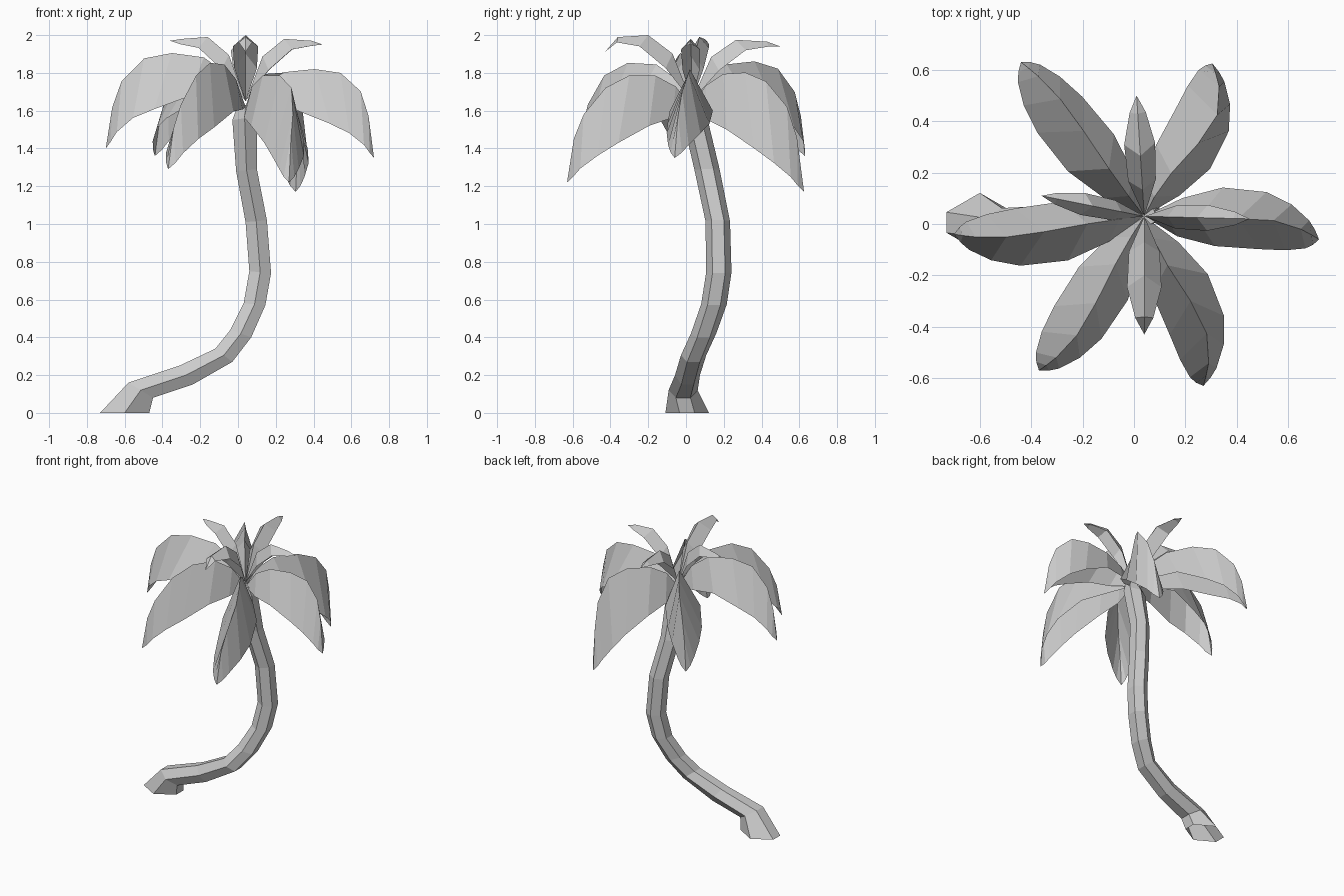
import bpy
import math
from mathutils import Vector

cube = bpy.data.objects.get("Cube")
if cube:
    bpy.data.objects.remove(cube, do_unlink=True)

grey = bpy.data.materials.new("plain grey")
grey.use_nodes = True
colour = (0.6, 0.6, 0.6, 1)
grey.diffuse_color = colour
grey.node_tree.nodes["Principled BSDF"].inputs["Base Color"].default_value = colour


def add_mesh(name, verts, faces):
    mesh = bpy.data.meshes.new(name)
    mesh.from_pydata(verts, [], faces)
    mesh.materials.append(grey)
    mesh.update()
    obj = bpy.data.objects.new(name, mesh)
    bpy.context.collection.objects.link(obj)
    return obj


# Trunk: hexagonal rings, each as left x, z, right x, z, centre y, radius in y
rings = [
    (-.73, 0, -.47, 0, .006, .115),
    (-.58, .16, -.45, .08, -.015, .077),
    (-.31, .25, -.24, .15, .008, .066),
    (-.12, .34, -.03, .27, .04, .067),
    (-.04, .44, .07, .4, .093, .067),
    (.03, .58, .145, .57, .148, .068),
    (.06, .75, .175, .74, .174, .067),
    (.04, 1.01, .153, 1.02, .168, .065),
    (-.01, 1.28, .1, 1.29, .112, .067),
    (-.03, 1.55, .1, 1.57, .047, .066),
    (.0, 1.63, .08, 1.63, .03, .045),
]


def build_trunk():
    """Bent tube, open at the ground and closed under the crown."""
    verts, faces = [], []
    for xl, zl, xr, zr, y, ry in rings:
        left, right = Vector((xl, y, zl)), Vector((xr, y, zr))
        middle = (left + right) / 2
        side = Vector((0, ry, 0))
        flat = Vector((0, min(ry / 2, .04), 0))
        verts += [left - flat, middle - side, right - flat,
                  right + flat, middle + side, left + flat]
    for i in range(len(rings) - 1):
        for k in range(6):
            a, b = i * 6 + k, i * 6 + (k + 1) % 6
            faces.append((a, b, b + 6, a + 6))
    faces.append(tuple(range(len(verts) - 6, len(verts))))
    add_mesh("trunk", verts, faces)


# Leaf sections: rib reach, rise, drop; then edge reach, rise, drop, half width
large_sections = [
    (.13, .6, 0, .2, .35, .3, .075),
    (.3, .92, 0, .42, .6, .52, .115),
    (.53, 1, 0, .67, .5, .7, .112),
    (.73, .9, 0, .82, .45, .85, .09),
    (.89, .55, .1, .93, .25, .93, .055),
    (.955, .3, .4, .97, .1, .97, .03),
]
small_sections = [
    (.22, .72, 0, .3, .5, 0, .06),
    (.5, 1, 0, .6, .83, 0, .067),
    (.85, .97, 0, .86, .89, 0, .035),
]


def build_leaf(name, sections, base_z, tip, peak_z,
               rib_bow=0, edge_bow=0, sag=0, width=1):
    """Folded leaf from the crown centre to its tip.

    The rib and edges bow sideways, and the outer rib sags."""
    base = Vector((.04, .03, base_z))
    span = Vector(tip) - base
    drop, rise = span.z, peak_z - base_z
    flat = Vector((span.x, span.y, 0))
    across = Vector((-flat.y, flat.x, 0)).normalized()

    def point(t, a, b, s, lower=0):
        return base + flat * t + across * s + Vector((0, 0, rise * a + drop * b - lower))

    verts, faces = [base], []
    for t, a, b, te, c, e, s in sections:
        rib_shift = rib_bow * math.sin(math.pi * t ** 2)
        edge_shift = edge_bow * math.sin(math.pi * te ** 1.4)
        rib_sag = sag * math.sin(math.pi * t ** 5)
        verts += [point(te, c, e, edge_shift + s * width),
                  point(t, a, b, rib_shift, rib_sag),
                  point(te, c, e, edge_shift - s * width)]
    end = len(verts)
    verts.append(Vector(tip))
    faces += [(0, 2, 1), (0, 3, 2)]
    for i in range(1, end - 3, 3):
        faces += [(i, i + 1, i + 4, i + 3), (i + 1, i + 2, i + 5, i + 4)]
    faces += [(end - 3, end - 2, end), (end - 2, end - 1, end)]
    add_mesh(name, verts, faces)


build_trunk()

# Drooping outer leaves: tip, peak height, rib bow, edge bow, sag
for name, tip, peak, rib_bow, edge_bow, sag in [
    ("left", (.72, -.06, 1.35), 1.82, .05, .045, 0),
    ("back_left", (.305, .625, 1.17), 1.81, -.1, -.055, .06),
    ("back_right", (-.44, .63, 1.36), 1.865, -.03, .01, .03),
    ("right", (-.7, -.04, 1.4), 1.905, .03, .035, 0),
    ("front_right", (-.37, -.57, 1.29), 1.865, .045, .02, .09),
    ("front_left", (.27, -.63, 1.22), 1.8, .08, .055, .1),
]:
    build_leaf("large_leaf_" + name, large_sections, 1.62, tip, peak,
               rib_bow, edge_bow, sag)

# Upright inner leaves: tip, peak height, width
for name, tip, peak, width in [
    ("left", (.45, .02, 1.95), 1.98, .75),
    ("back", (.01, .5, 1.94), 1.975, .9),
    ("right", (-.36, .11, 1.97), 1.99, .65),
    ("front", (.04, -.43, 1.91), 2.0, 1),
]:
    build_leaf("small_leaf_" + name, small_sections, 1.65, tip, peak, width=width)
